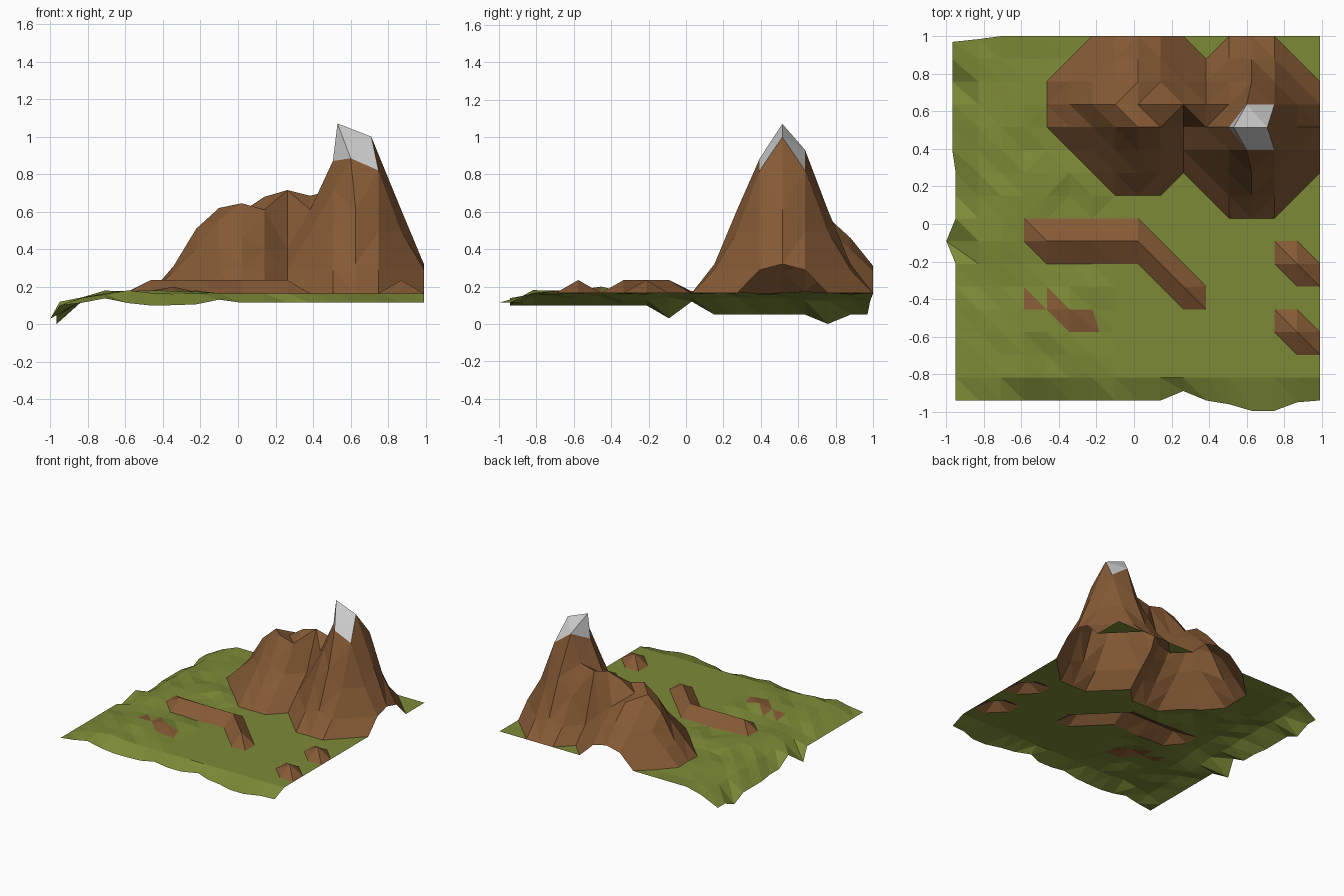
import bpy
import random
from mathutils import Vector

random.seed(4)
N, STEP = 16, 0.1213
GROUND = 0.165

cube = bpy.data.objects.get("Cube")
if cube:
    bpy.data.objects.remove(cube, do_unlink=True)


def material(name, rgb):
    mat = bpy.data.materials.new(name)
    mat.use_nodes = True
    mat.diffuse_color = (*rgb, 1)
    mat.node_tree.nodes["Principled BSDF"].inputs["Base Color"].default_value = (*rgb, 1)
    return mat


def ring(i, j, centre):
    """Octagonal distance from a mountain centre, in grid cells."""
    dx, dy = abs(i - centre[0]), abs(j - centre[1])
    return max(dx, dy, 0.8 * (dx + dy))


def profile(d, heights):
    """Height at distance d, interpolated between rings."""
    k = int(d)
    if k >= len(heights) - 1:
        return GROUND
    return heights[k] + (heights[k + 1] - heights[k]) * (d - k)


# Two mountains: grid centre and height on each ring
MOUNTAINS = [((13, 12), (1.07, 0.87, 0.61, 0.32, GROUND)),
             ((8, 13), (0.60, 0.57, 0.46, 0.31, GROUND))]

# Flat grid with lightly rolling ground on the west side
points = {}
rocky = set()
for i in range(N + 1):
    for j in range(N + 1):
        z = GROUND
        if 1 < i < 7 and 0 < j < N:
            z += random.uniform(-0.012, 0.018)
        peak = max(profile(ring(i, j, c), h) for c, h in MOUNTAINS)
        if min(ring(i, j, c) for c, h in MOUNTAINS) < 4:
            z = peak
            rocky.add((i, j))
        points[i, j] = Vector((-0.95 + i * STEP, -0.94 + j * STEP, z))

# Uneven crest of the lower mountain
CREST = {(6, 13): 0.51, (7, 13): 0.62, (8, 12): 0.645, (9, 13): 0.68,
         (10, 13): 0.715, (11, 13): 0.685, (7, 12): 0.56, (9, 12): 0.61}
for key, z in CREST.items():
    points[key].z = z

# Summit of the main mountain, a short east-west ridge
points[13, 12] = Vector((0.53, 0.515, 1.07))
points[14, 12] = Vector((0.71, 0.515, 1.0))
points[12, 12].z = 0.87
for j, z in ((11, 0.885), (13, 0.93)):
    points[13, j].x = 0.6
    points[13, j].z = z
    points[14, j].z = 0.82

# Low bent ridge and two boulders
ridge = [(i, 7) for i in range(4, 9)] + [(9, 6), (10, 5)]
for key in ridge + [(15, 6), (15, 3)]:
    points[key].z = 0.235
    rocky.add(key)

# Drooping west edge
for j in range(N + 1):
    edge = points[0, j]
    edge.z = 0.10 if j < 7 else 0.05
    points[1, j].z = random.uniform(0.12, 0.145)
    if j > 10:
        edge.x -= 0.018
points[0, 7].x, points[0, 7].z = -1.0, 0.03
points[0, 8].z = 0.12
points[0, 14].z = 0.0
points[0, N].y = 0.97
points[1, N].y = 0.985

# Drooping, wavy south edge
for i in range(1, N + 1):
    points[i, 0].z = 0.115 if i > 7 else random.uniform(0.10, 0.14)
for i, shift in ((10, 0.05), (12, -0.02), (13, -0.055), (14, -0.055), (15, -0.01)):
    points[i, 0].y += shift

# Small patch of exposed rock
points[5, 4].z = 0.20
points[5, 3].z = 0.18
points[6, 3].x += 0.04
PATCH = {((3, 4), 0), ((4, 4), 0), ((4, 3), 1), ((5, 3), 0), ((5, 3), 1)}

# Faces of the snow cap, around the two summit points
SNOW = {(12, 12), (13, 12), (14, 12), (13, 11), (14, 11), (13, 13), (14, 13)}

parts = {"meadow": [], "rock": [], "snow_cap": []}
for i in range(N):
    for j in range(N):
        a, b, c, d = (i, j), (i + 1, j), (i + 1, j + 1), (i, j + 1)
        rising = abs(points[a].z - points[c].z)
        falling = abs(points[b].z - points[d].z)
        if j >= 8 and i > 2 and rising < falling:
            tris = [(a, b, c), (a, c, d)]
        else:
            tris = [(a, b, d), (b, c, d)]
        for k, tri in enumerate(tris):
            if all(v in SNOW for v in tri):
                parts["snow_cap"].append(tri)
            elif any(v in rocky for v in tri) or ((i, j), k) in PATCH:
                parts["rock"].append(tri)
            else:
                parts["meadow"].append(tri)

materials = {"meadow": material("grass green", (0.205, 0.254, 0.038)),
             "rock": material("rock brown", (0.235, 0.102, 0.036)),
             "snow_cap": material("snow white", (0.62, 0.62, 0.62))}

# One flat-shaded object for each kind of ground
for name, tris in parts.items():
    used = sorted({v for tri in tris for v in tri})
    index = {v: n for n, v in enumerate(used)}
    mesh = bpy.data.meshes.new(name)
    mesh.from_pydata([points[v] for v in used], [],
                     [[index[v] for v in tri] for tri in tris])
    mesh.materials.append(materials[name])
    mesh.update()
    bpy.context.collection.objects.link(bpy.data.objects.new(name, mesh))
